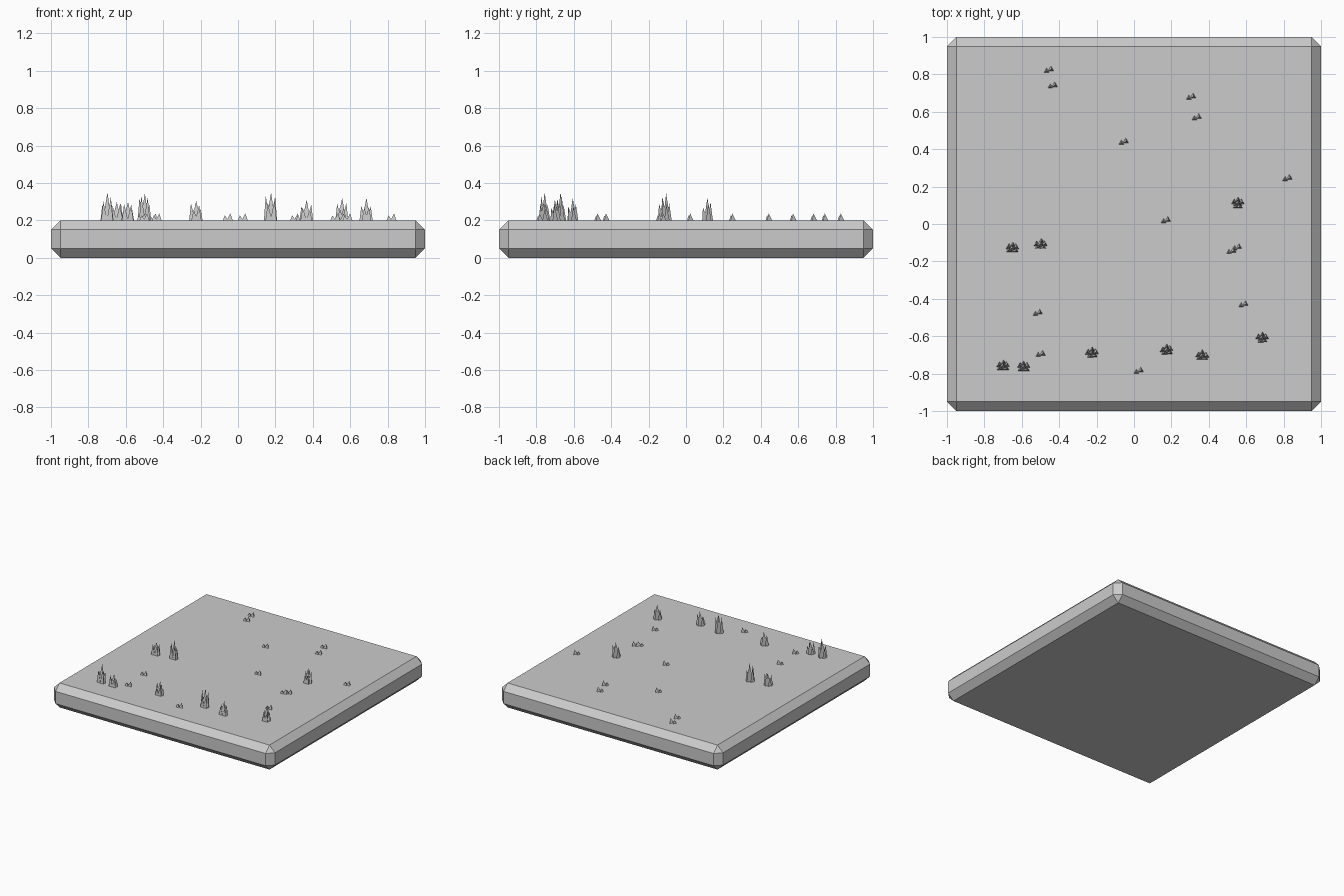
import bpy, bmesh, math, random
from mathutils import Matrix, Vector

if "Cube" in bpy.data.objects:
    bpy.data.objects.remove(bpy.data.objects["Cube"])

random.seed(4)
TOP = 0.2

grey = bpy.data.materials.new("stone grey")
grey.diffuse_color = (0.6, 0.6, 0.6, 1)
grey.use_nodes = True
grey.node_tree.nodes["Principled BSDF"].inputs["Base Color"].default_value = grey.diffuse_color


def make(name, bm):
    me = bpy.data.meshes.new(name)
    bm.to_mesh(me)
    bm.free()
    me.materials.append(grey)
    ob = bpy.data.objects.new(name, me)
    bpy.context.collection.objects.link(ob)
    return ob


def spike(bm, x, y, radius, height, lean=(0, 0)):
    """Three-sided blade pointing to +y in plan, with a shifted tip."""
    base = [bm.verts.new((x + radius * math.cos(a), y + radius * math.sin(a), TOP))
            for a in (math.radians(d) for d in (90, 210, 330))]
    tip = bm.verts.new((x + lean[0], y + lean[1], TOP + height))
    for i in range(3):
        bm.faces.new((base[i], base[(i + 1) % 3], tip))
    bm.faces.new(base[::-1])


# Ground slab with chamfered edges
bm = bmesh.new()
bmesh.ops.create_cube(bm, size=1, matrix=Matrix.Translation((0, 0, 0.1)) @ Matrix.Diagonal((2, 2, 0.2, 1)))
bmesh.ops.bevel(bm, geom=bm.edges[:], offset=0.05, segments=1, affect='EDGES')
make("ground_slab", bm)

# Tall grass tufts: x, y, height
tall = [(-0.70, -0.76, .15), (-0.59, -0.765, .10), (-0.225, -0.69, .105),
        (0.175, -0.675, .15), (0.365, -0.705, .11), (0.685, -0.61, .12),
        (0.555, 0.11, .12), (-0.65, -0.13, .10), (-0.50, -0.11, .145)]
bm = bmesh.new()
for x, y, h in tall:
    spike(bm, x, y, 0.026, h, (0.002, 0.004))
    for i in range(5):
        a = math.radians(90 + 72 * i + random.uniform(-15, 15))
        dx, dy = math.cos(a), math.sin(a)
        spike(bm, x + 0.02 * dx, y + 0.015 * dy, 0.019,
              h * random.uniform(0.5, 0.92), (0.007 * dx, 0.006 * dy))
make("tall_grass", bm)

# Short grass tufts: a pair of small blades each
short = [(-0.455, 0.825), (-0.435, 0.74), (0.305, 0.68), (0.335, 0.57), (-0.055, 0.44),
         (0.82, 0.245), (0.17, 0.02), (0.55, -0.125), (0.52, -0.145), (0.585, -0.43),
         (-0.515, -0.475), (-0.50, -0.695), (0.025, -0.785)]
bm = bmesh.new()
for x, y in short:
    spike(bm, x - 0.012, y - 0.006, 0.016, 0.027, (-0.003, 0))
    spike(bm, x + 0.011, y + 0.002, 0.018, 0.037, (0.003, 0))
make("short_grass", bm)

# Flat ground patches: x, y, x radius, y radius
bm = bmesh.new()
for x, y, rx, ry in [(0.14, -0.09, .09, .09), (-0.44, -0.44, .32, .22),
                     (0.28, -0.60, .28, .16), (0.62, -0.62, .13, .13)]:
    bm.faces.new([bm.verts.new((x + rx * math.cos(a), y + ry * math.sin(a), TOP + 0.0004))
                  for a in (math.tau * i / 8 for i in range(8))])
make("ground_patches", bm)
